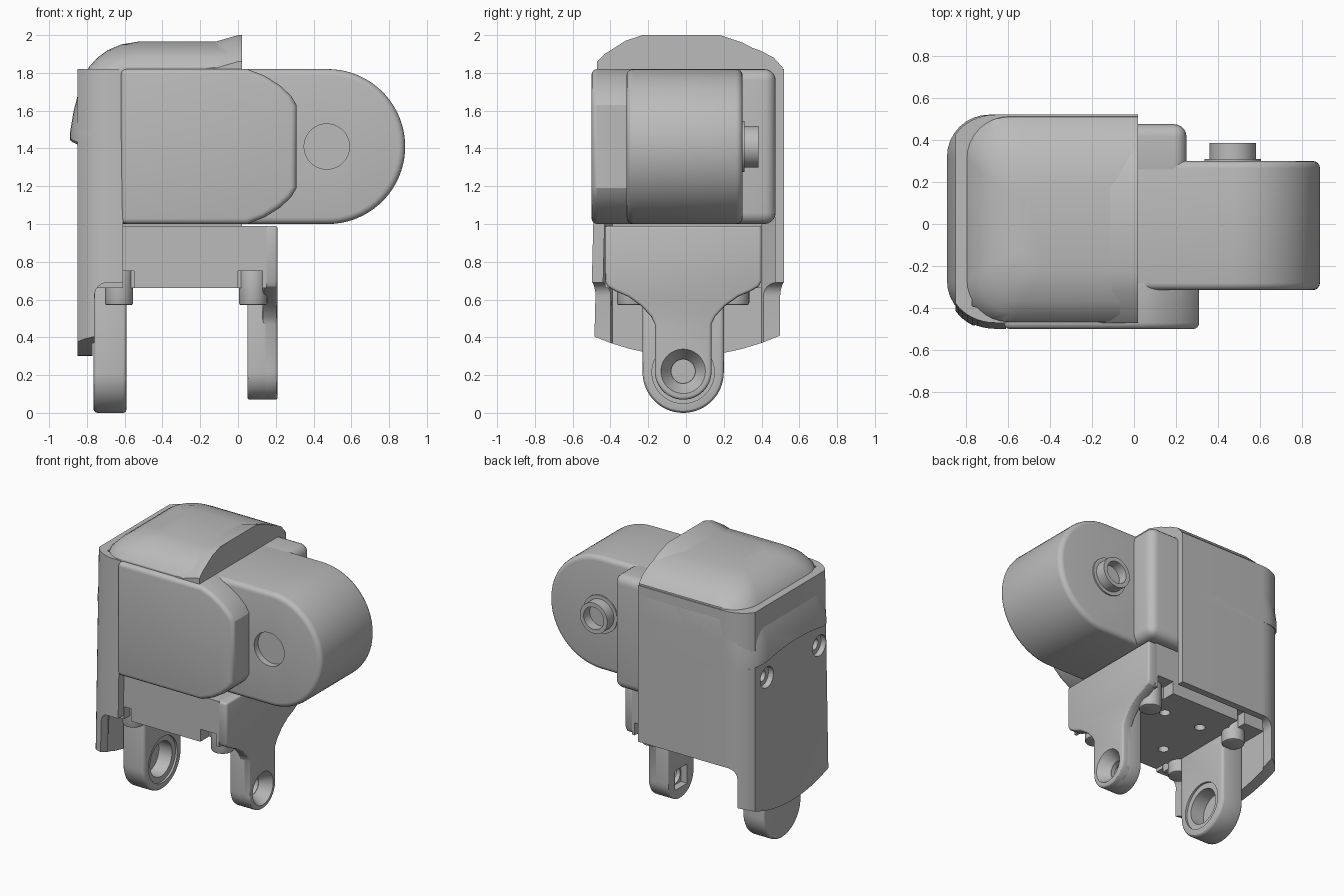
import bpy, bmesh, math
from mathutils import Vector

old = bpy.data.objects.get("Cube")
if old:
    bpy.data.objects.remove(old)

grey = bpy.data.materials.new("plain_grey")
grey.use_nodes = True
grey.diffuse_color = (0.5, 0.5, 0.5, 1)
grey.node_tree.nodes["Principled BSDF"].inputs["Base Color"].default_value = (0.5, 0.5, 0.5, 1)


def make(name, bm):
    bmesh.ops.recalc_face_normals(bm, faces=bm.faces)
    mesh = bpy.data.meshes.new(name)
    bm.to_mesh(mesh)
    bm.free()
    ob = bpy.data.objects.new(name, mesh)
    bpy.context.scene.collection.objects.link(ob)
    mesh.materials.append(grey)
    return ob


def loft(name, rings):
    bm = bmesh.new()
    rows = [[bm.verts.new(p) for p in ring] for ring in rings]
    n = len(rows[0])
    for low, high in zip(rows, rows[1:]):
        for i in range(n):
            j = (i + 1) % n
            bm.faces.new((low[i], low[j], high[j], high[i]))
    bm.faces.new(rows[0])
    bm.faces.new(rows[-1])
    return make(name, bm)


def prism(name, pts, axis, a, b):
    """Extrude a flat outline along one axis from a to b."""
    place = {"x": lambda p, d: (d, p[0], p[1]),
             "y": lambda p, d: (p[0], d, p[1]),
             "z": lambda p, d: (p[0], p[1], d)}[axis]
    return loft(name, [[place(p, d) for p in pts] for d in (a, b)])


def arc(cx, cy, rx, ry, start, end, n=12):
    angles = [math.radians(start + (end - start) * i / n) for i in range(n + 1)]
    return [(cx + rx * math.cos(t), cy + ry * math.sin(t)) for t in angles]


def rect(a, b, c, d):
    return [(a, c), (b, c), (b, d), (a, d)]


def disc(cx, cy, r):
    return arc(cx, cy, r, r, 0, 352.5, 47)


def bake(ob):
    graph = bpy.context.evaluated_depsgraph_get()
    mesh = bpy.data.meshes.new_from_object(ob.evaluated_get(graph))
    ob.modifiers.clear()
    ob.data = mesh


def bevel(ob, width, segments=4):
    mod = ob.modifiers.new("round", "BEVEL")
    mod.width, mod.segments = width, segments
    mod.limit_method, mod.angle_limit = "ANGLE", math.radians(40)
    bake(ob)


def cut(ob, *cutters):
    for c in cutters:
        mod = ob.modifiers.new("cut", "BOOLEAN")
        mod.operation, mod.solver, mod.object = "DIFFERENCE", "EXACT", c
        bake(ob)
        bpy.data.objects.remove(c)


def hole(axis, cx, cy, r, a, b):
    return prism("cutter", disc(cx, cy, r), axis, a, b)


# Cover wall: U-shaped plan, lower edge stepped and arched
plan = [(0.02, 0.52)] + arc(-0.66, 0.33, 0.22, 0.19, 90, 150, 8)
plan += [(-0.85, 0.42), (-0.85, -0.41)] + arc(-0.66, -0.32, 0.22, 0.19, 210, 270, 8)
plan += [(-0.61, -0.51), (-0.61, -0.45), (-0.7, -0.45), (-0.77, -0.39),
         (-0.77, 0.4), (-0.7, 0.47), (0.02, 0.47)]
wall = prism("cover_wall", plan, "z", 0.25, 1.82)
for v in wall.data.vertices:
    if v.co.z > 1.5 and v.co.y < -0.4:
        v.co.y += 0.04
step = [(-0.76, 0.1), (-0.76, 0.62)] + arc(-0.69, 0.62, 0.07, 0.07, 180, 90, 6)
step += [(0.2, 0.69), (0.2, 0.1)]
ys = [i / 10 - 0.6 for i in range(13)]
arch = [(y, 0.3 + 0.44 * y * y) for y in ys] + [(0.6, 0), (-0.6, 0)]
cut(wall, prism("cutter", step, "y", -1, 1), prism("cutter", arch, "x", -1, 0.5))
for y in (-0.31, 0.29):
    cut(wall, hole("x", y, 1.3, 0.075, -1, -0.81), hole("x", y, 1.3, 0.04, -1, -0.7))

# Domed cap: rounded plan outlines stacked upward
levels = [(1.38, -0.89, -0.47, 0.52), (1.48, -0.89, -0.47, 0.52), (1.6, -0.87, -0.47, 0.52),
          (1.75, -0.83, -0.47, 0.52), (1.83, -0.79, -0.465, 0.51), (1.88, -0.745, -0.43, 0.465),
          (1.92, -0.69, -0.37, 0.39), (1.95, -0.62, -0.29, 0.3), (1.967, -0.52, -0.21, 0.2)]
rings = []
for z, x, front, back in levels:
    r = min(0.2, (back - front) * 0.22)
    edge = [(0.02, back)] + arc(x + r, back - r, r, r, 90, 180, 8)
    edge += arc(x + r, front + r, r, r, 180, 270, 8) + [(0.02, front)]
    rings.append([(px, py, z) for px, py in edge])
cap = loft("cover_cap", rings)
seam = [(y, 1.48 - 0.3 * y * y) for y in ys] + [(0.6, 1.2), (-0.6, 1.2)]
cut(cap, prism("cutter", seam, "x", -1, -0.6))

# Raised lip at the open end of the cap
lip_shape = [(-0.47, 1.78), (-0.47, 1.86), (-0.43, 1.9), (-0.32, 1.97), (-0.23, 2.0), (0.18, 2.0),
             (0.3, 1.96), (0.45, 1.88), (0.5, 1.84), (0.515, 1.78)]
lip = loft("cap_lip", [[(x, y, z - drop) for y, z in lip_shape]
                       for x, drop in ((-0.22, 0.05), (-0.12, 0.035), (-0.04, 0.012), (0, 0), (0.02, 0))])

# Motor housing: two side plates around the arm
front_shape = [(-0.62, 1.0), (0.05, 1.0), (0.14, 1.035), (0.22, 1.085), (0.28, 1.14), (0.31, 1.19)]
front_shape += [(x, 2.82 - z) for x, z in reversed(front_shape)]
front_plate = prism("front_side_plate", front_shape, "y", -0.5, -0.25)
bevel(front_plate, 0.03)
back_plate = prism("back_side_plate", rect(-0.62, 0.25, 1.0, 1.82), "y", 0.2, 0.475)
bevel(back_plate, 0.06, 5)

# Swinging arm with a round end, front socket and rear hub
arm_shape = [(-0.7, 1.0)] + arc(0.475, 1.41, 0.41, 0.41, -90, 90, 40) + [(-0.7, 1.82)]
arm = prism("arm", arm_shape, "y", -0.315, 0.3)
bevel(arm, 0.035)
cut(arm, hole("y", 0.47, 1.41, 0.12, -0.5, -0.27))
hub = prism("rear_hub", disc(0.47, 1.41, 0.11), "y", 0.28, 0.385)
hub_flange = prism("rear_hub_flange", disc(0.47, 1.41, 0.135), "y", 0.28, 0.31)
cut(hub, hole("y", 0.47, 1.41, 0.08, 0.315, 0.5))

# Bracket body with corner notches and screw holes
body = prism("bracket_body", rect(-0.775, 0.15, -0.43, 0.4), "z", 0.66, 0.99)
for a, b in ((-0.61, -0.55), (0, 0.13)):
    for c, d in ((-0.6, -0.33), (0.3, 0.6)):
        cut(body, prism("cutter", rect(a, b, c, d), "z", 0.5, 0.75))
for x in (-0.42, -0.12):
    for y in (-0.2, 0.17):
        cut(body, hole("z", x, y, 0.035, 0.5, 0.8))
for x, label in ((0.08, "left"), (-0.63, "right")):
    for y, end in ((-0.29, "front"), (0.26, "back")):
        post = prism(f"{label}_{end}_screw_post", disc(x, y, 0.075), "z", 0.57, 0.8)
        bevel(post, 0.012, 2)

# End plate flowing into the left leg
half = [(0.415, 0.99), (0.415, 0.7), (0.4, 0.67), (0.36, 0.645), (0.29, 0.615), (0.22, 0.565),
        (0.17, 0.51), (0.15, 0.47)]
end_shape = [(y - 0.015, z) for y, z in half]
end_shape += arc(-0.015, 0.22, 0.15, 0.15, 0, -180, 24)
end_shape += [(-y - 0.015, z) for y, z in reversed(half)]
end_plate = prism("end_plate", end_shape, "x", 0.13, 0.21)
leg_shape = [(0.135, 0.7)] + arc(-0.015, 0.22, 0.15, 0.15, 0, -180, 24) + [(-0.165, 0.7)]
left_leg = prism("left_leg", leg_shape, "x", 0.05, 0.18)
bevel(end_plate, 0.015, 3)
bevel(left_leg, 0.012, 3)
for ob in (end_plate, left_leg):
    sink = loft("cutter", [[(x, y, z) for y, z in disc(-0.015, 0.22, r)]
                           for x, r in ((0.13, 0.065), (0.15, 0.08), (0.23, 0.13))])
    cut(ob, sink, hole("x", -0.015, 0.22, 0.062, 0, 0.3),
        prism("cutter", rect(-0.085, 0.055, 0.15, 0.29), "x", 0, 0.1))

# Right leg with a stepped bearing recess
leg_shape = [(0.2, 0.7)] + arc(-0.015, 0.215, 0.215, 0.215, 0, -180, 30) + [(-0.23, 0.7)]
right_leg = prism("right_leg", leg_shape, "x", -0.765, -0.59)
bevel(right_leg, 0.02, 3)
cut(right_leg, hole("x", -0.015, 0.215, 0.165, -0.605, -0.5),
    hole("x", -0.015, 0.215, 0.125, -0.71, -0.5))

# Smooth shading with crisp edges
for ob in bpy.context.scene.objects:
    if ob.type == "MESH":
        ob.data.shade_smooth()
        ob.data.set_sharp_from_angle(angle=math.radians(30))
